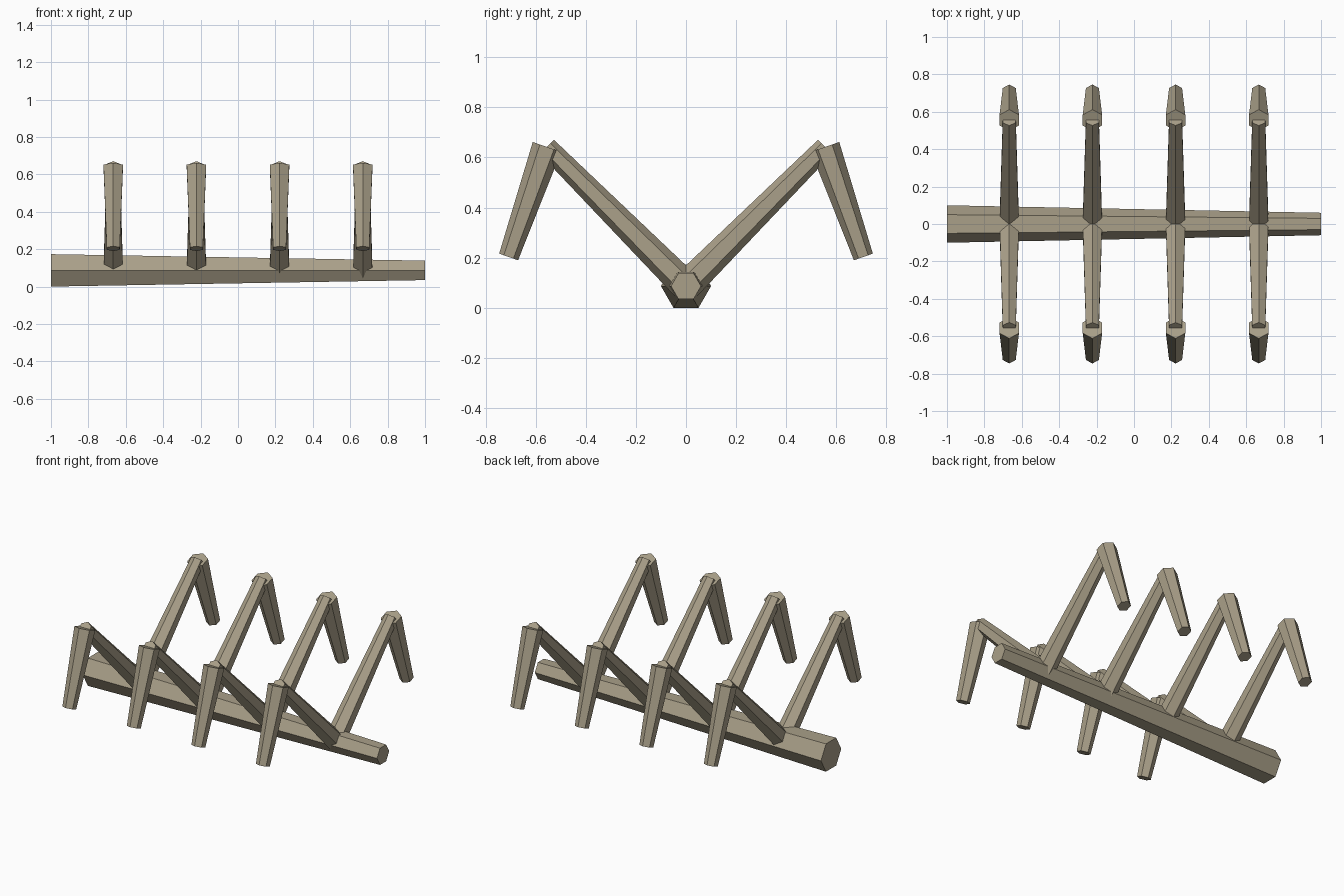
import bpy
import bmesh
from mathutils import Vector

if "Cube" in bpy.data.objects:
    bpy.data.objects.remove(bpy.data.objects["Cube"])

SIDES = 6
CENTRE_Z = 0.0866

bone = bpy.data.materials.new("weathered_bone")
bone.diffuse_color = (0.40, 0.35, 0.25, 1.0)
bone.use_nodes = True
bone.node_tree.nodes["Principled BSDF"].inputs["Base Color"].default_value = bone.diffuse_color


def tapered_bar(name, start, end, r_start, r_end, point_axis):
    """Six-sided tapered bar from start to end, one corner towards point_axis."""
    start, end = Vector(start), Vector(end)
    along = (end - start).normalized()
    side = along.cross(Vector(point_axis)).normalized()
    up = side.cross(along)
    bm = bmesh.new()
    bmesh.ops.create_cone(bm, cap_ends=True, segments=SIDES,
                          radius1=r_start, radius2=r_end, depth=2.0)
    # Blender cones have a corner on the local y axis
    length = (end - start).length
    for v in bm.verts:
        x, y, z = v.co
        v.co = start + side * x + up * y + along * ((z + 1) / 2 * length)
    bmesh.ops.recalc_face_normals(bm, faces=bm.faces)
    mesh = bpy.data.meshes.new(name)
    bm.to_mesh(mesh)
    bm.free()
    mesh.materials.append(bone)
    obj = bpy.data.objects.new(name, mesh)
    bpy.context.collection.objects.link(obj)
    return obj


# Spine: tapers towards +x, flat on top and bottom
tapered_bar("spine", (-1, 0, CENTRE_Z), (1, 0, CENTRE_Z), 0.10, 0.06, (0, 1, 0))

# Four pairs of bent ribs
for i in range(4):
    x = -0.667 + i * 1.334 / 3
    for s, label in ((-1, "front"), (1, "back")):
        root = (x, 0, CENTRE_Z)
        elbow = (x, s * 0.555, 0.642)
        tip = (x, s * 0.708, 0.203)
        tapered_bar(f"{label}_rib_upper_{i + 1}", root, elbow, 0.06, 0.04, (0, 0, 1))
        tapered_bar(f"{label}_rib_lower_{i + 1}", elbow, tip, 0.06, 0.04, (0, s, 0))
